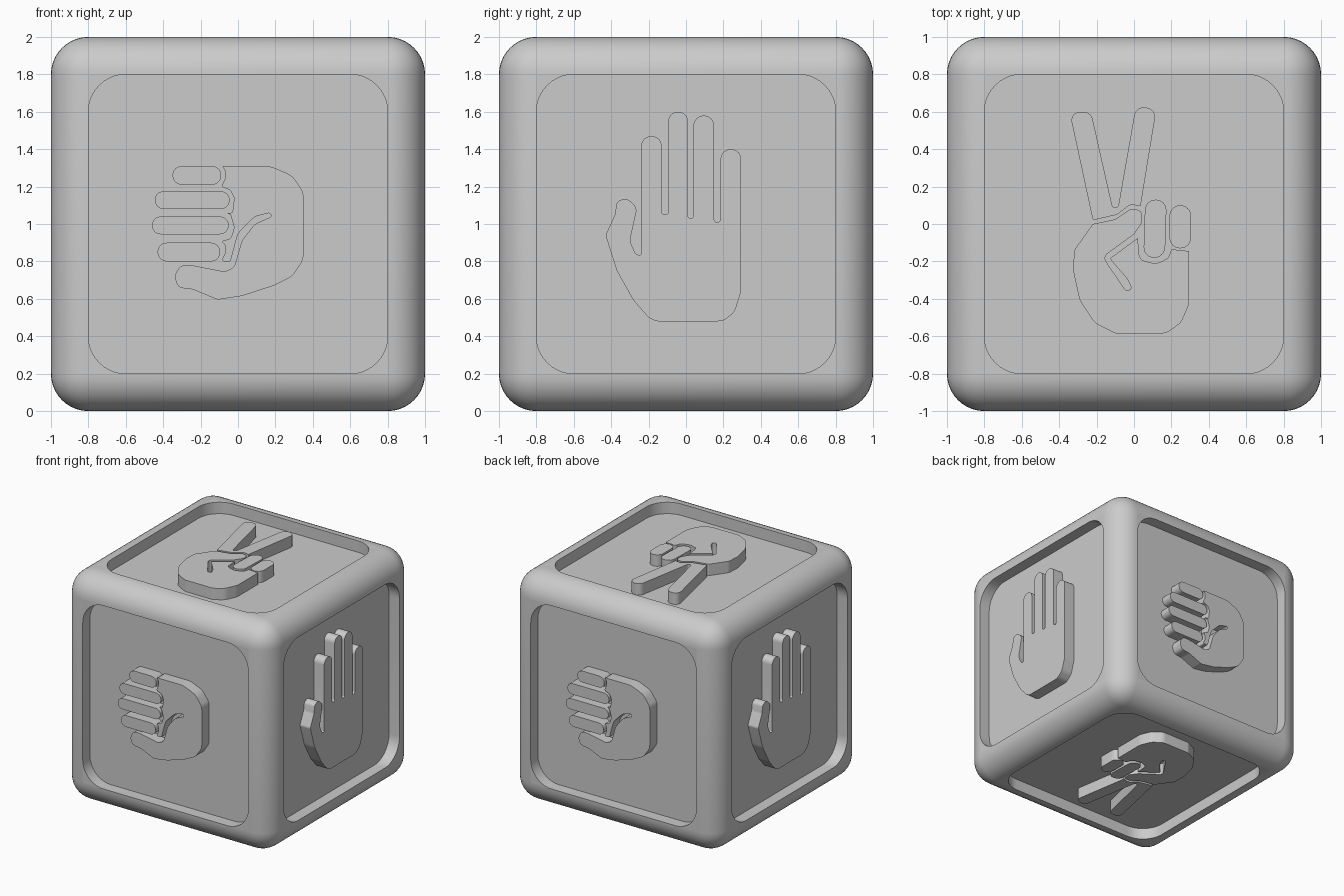
import bpy
import bmesh
import math
from mathutils import Vector, Matrix

FLOOR, FACE = 0.9, 1.0          # recess floor and outer face, from the centre
BEVEL = 0.2
UNIT = 0.01                     # outlines are written in hundredths

if "Cube" in bpy.data.objects:
    bpy.data.objects.remove(bpy.data.objects["Cube"], do_unlink=True)

grey = bpy.data.materials.new("plain_grey")
grey.use_nodes = True
grey.diffuse_color = (0.6, 0.6, 0.6, 1)
grey.node_tree.nodes["Principled BSDF"].inputs["Base Color"].default_value = grey.diffuse_color


def rounded(corners, steps=6):
    """Closed outline from (x, y, radius) corners, each replaced by an arc."""
    outline = []
    count = len(corners)
    for i, (x, y, radius) in enumerate(corners):
        point = Vector((x, y))
        before = Vector(corners[i - 1][:2]) - point
        after = Vector(corners[(i + 1) % count][:2]) - point
        half = before.angle(after) / 2
        reach = min(radius / math.tan(half), before.length * 0.49, after.length * 0.49)
        if reach < 0.01 or half > 1.55:
            outline.append(point * UNIT)
            continue
        before.normalize()
        after.normalize()
        centre = point + (before + after).normalized() * reach / math.cos(half)
        start = point + before * reach - centre
        end = point + after * reach - centre
        sweep = start.angle_signed(end)
        for k in range(steps + 1):
            turn = Matrix.Rotation(-sweep * k / steps, 2)
            outline.append((centre + turn @ start) * UNIT)
    area = sum(a.cross(b) for a, b in zip(outline, outline[1:] + outline[:1]))
    return outline if area > 0 else outline[::-1]


def capsule(left, right, bottom, top, lean=0):
    r = min(right - left, top - bottom) / 2
    return rounded([(left, bottom, r), (right, bottom, r),
                    (right + lean, top, r), (left + lean, top, r)])


def side_matrix(right, up):
    """Places local x, y, z along right, up and outward from the cube centre."""
    right, up = Vector(right), Vector(up)
    turn = Matrix((right, up, right.cross(up))).transposed().to_4x4()
    return Matrix.Translation((0, 0, 1)) @ turn


def ring(bm, outline, height, matrix):
    return [bm.verts.new(matrix @ Vector((p.x, p.y, height))) for p in outline]


def walls(bm, low, high):
    for i in range(len(low)):
        bm.faces.new((low[i - 1], low[i], high[i], high[i - 1]))


def finish(bm, name):
    mesh = bpy.data.meshes.new(name)
    bm.to_mesh(mesh)
    bm.free()
    mesh.materials.append(grey)
    obj = bpy.data.objects.new(name, mesh)
    bpy.context.collection.objects.link(obj)
    bpy.ops.object.select_all(action="DESELECT")
    obj.select_set(True)
    bpy.context.view_layer.objects.active = obj
    bpy.ops.object.shade_smooth_by_angle(angle=math.radians(35))
    return obj


# Flat hand: palm, four upright fingers and a thumb
open_hand = [rounded([
    (-16, -52, 5), (20, -52, 8), (26, -47, 8), (29.5, -36, 10),
    (29.5, 40, 5.4), (18.5, 40, 5.4), (18.5, 1, 1.6), (15, 1, 1.6),
    (15, 58, 5.4), (4, 58, 5.4), (4, 3, 1.4), (1, 3, 1.4),
    (1, 60, 5.2), (-9.5, 60, 5.2), (-9.5, 5, 1.6), (-13, 5, 1.6),
    (-13, 47, 5.4), (-24, 47, 5.4), (-24, -17, 1), (-27, -16, 3),
    (-30, -9, 6), (-26, 9, 5), (-32, 14, 4), (-37, 12, 3),
    (-38, 5, 5), (-43, -6, 3), (-37, -25, 15), (-28, -41, 15), (-20, -50, 8),
])]

# Fist: four curled fingers, then the back of the hand with the thumb
fist = [
    capsule(-35, -9, 21, 31),
    capsule(-44.5, -4.5, 8, 17.5),
    capsule(-46, -5, -5.5, 4),
    capsule(-43, -9.5, -20, -10),
    rounded([
        (-9, 31, 1), (17, 31, 15), (29, 26, 12), (35, 17, 8), (35, -19, 9),
        (29, -28, 10), (19, -33, 10), (2, -38.5, 10), (-11, -40.5, 6),
        (-24, -35, 8), (-32, -34, 4), (-34, -28, 4), (-31, -22, 5),
        (-25, -22, 6), (-7, -25.5, 5), (-2, -23, 4), (2, -9, 10),
        (9, 0, 8), (18, 4, 1.5), (17, 6, 1.5), (9, 4, 8), (0, -5, 8),
        (-4, -20, 1), (-9, -20, 1), (-7, -16, 2), (-7, -11, 2), (-9, -9, 1),
        (-4, -8, 3), (-2, -2, 4), (-4, 5, 1), (-6, 6, 0), (-3, 6, 1),
        (-2, 14, 4), (-4, 18, 3), (-9, 20, 1), (-7, 24, 2), (-7, 29, 2),
    ]),
]

# Two raised fingers in a V, two curled fingers, then the palm with the thumb
two_fingers = [
    rounded([
        (-22, 2, 1), (-9, 5, 6), (-2, 10.5, 4), (3.5, 9.5, 0),
        (12, 61.5, 5), (1, 63, 5), (-8.5, 9, 1.4), (-11.5, 9, 1.4),
        (-23, 60, 5), (-34.5, 60, 5),
    ]),
    capsule(5, 16.5, -18, 13, lean=1),
    capsule(19, 30.5, -13, 10),
    rounded([
        (-22, 0, 1), (-32, -14, 6), (-32.5, -25, 10), (-29, -41, 14),
        (-21, -53, 12), (-10, -58.5, 4), (17, -58.5, 8), (25, -53, 8),
        (29.5, -43, 10), (29.5, -14.5, 0), (20, -13.5, 1), (18.5, -18, 3),
        (12, -21.5, 8), (3, -19, 4), (2, -7.5, 0), (-13, -18.5, 1),
        (-3.5, -29.5, 4), (-1, -35, 1.5), (-4.5, -35.5, 1.5),
        (-13, -23, 5), (-16.5, -17.5, 3), (0, -5.5, 5), (4.5, 1, 4),
        (4, 7.5, 3), (-2, 8, 4), (-10, 2.5, 8),
    ]),
]

X, Y, Z = Matrix.Identity(3)
SIDES = {
    "front": (X, Z, fist),
    "back": (-X, Z, fist),
    "right": (Y, Z, open_hand),
    "left": (-Y, Z, open_hand),
    "top": (X, Y, two_fingers),
    "bottom": (X, -Y, two_fingers),
}

# Rounded cube frame with its six flat faces opened
frame = bmesh.new()
bmesh.ops.create_cube(frame, size=2, matrix=Matrix.Translation(Z))
bmesh.ops.bevel(frame, geom=frame.edges[:], offset=BEVEL, segments=10,
                profile=0.5, affect="EDGES")
flats = [f for f in frame.faces if f.calc_area() > 1]
bmesh.ops.delete(frame, geom=flats, context="FACES")

# Recessed panel with rounded corners on every side
edge = (FACE - BEVEL) / UNIT
signs = ((-1, -1), (1, -1), (1, 1), (-1, 1))
square = [(sx * edge, sy * edge, BEVEL / UNIT) for sx, sy in signs]
panel = rounded(square, steps=10)
for right, up, hand in SIDES.values():
    matrix = side_matrix(right, up)
    low = ring(frame, panel, FLOOR, matrix)
    high = ring(frame, panel, FACE, matrix)
    frame.faces.new(low)
    walls(frame, high, low)
    per_corner = len(panel) // len(square)
    for i, (x, y, r) in enumerate(square):
        tip = frame.verts.new(matrix @ Vector((x * UNIT, y * UNIT, FACE)))
        arc = high[i * per_corner:(i + 1) * per_corner]
        frame.faces.new([tip] + arc[::-1])
finish(frame, "cube_frame")

# Raised hand on every panel, level with the frame
for side, (right, up, hand) in SIDES.items():
    relief = bmesh.new()
    matrix = side_matrix(right, up)
    for outline in hand:
        low = ring(relief, outline, FLOOR, matrix)
        high = ring(relief, outline, FACE, matrix)
        relief.faces.new(high)
        walls(relief, low, high)
    finish(relief, side + "_hand_relief")
